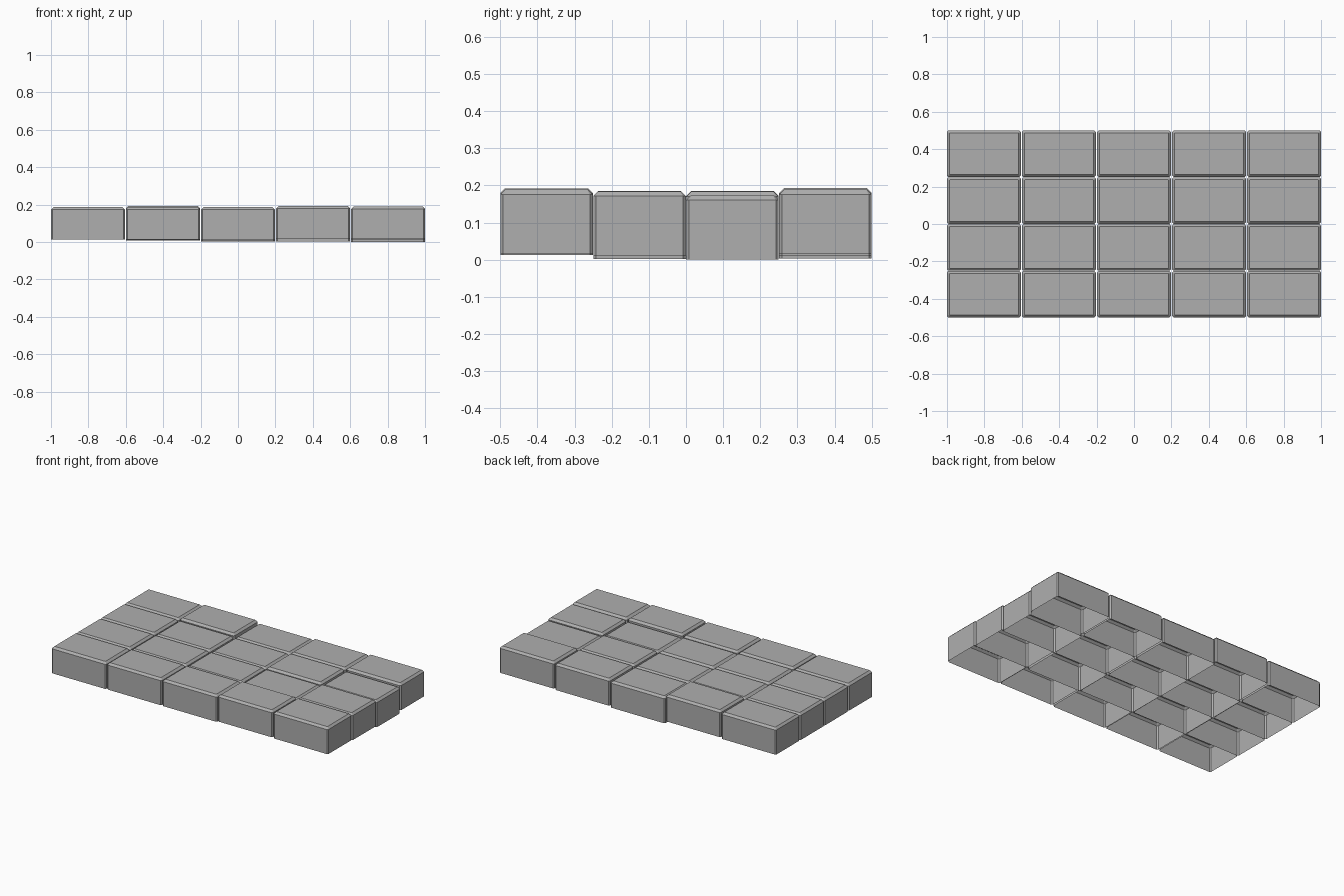
import bpy, bmesh

if "Cube" in bpy.data.objects:
    bpy.data.objects.remove(bpy.data.objects["Cube"])

W, D, H = 0.395, 0.249, 0.173    # stone size
CH = 0.013                       # chamfer width along the top
PX, PY = (2 - W) / 4, (1 - D) / 3

# how far each stone is lifted: rows front to back, columns left to right
LIFT = [
    [0.013, 0.014, 0.013, 0.019, 0.016],
    [0.012, 0.010, 0.006, 0.002, 0.011],
    [0.012, 0.009, 0.003, 0.010, 0.0],
    [0.013, 0.020, 0.003, 0.011, 0.016],
]

stone_grey = bpy.data.materials.new("stone_grey")
stone_grey.diffuse_color = (0.43, 0.43, 0.43, 1)
stone_grey.use_nodes = True
stone_grey.node_tree.nodes["Principled BSDF"].inputs["Base Color"].default_value = stone_grey.diffuse_color


def ring(bm, inset, cut, z):
    # rectangle outline with its corners cut off
    a, b = W / 2 - inset, D / 2 - inset
    pts = [(a, b - cut), (a - cut, b), (cut - a, b), (-a, b - cut),
           (-a, cut - b), (cut - a, -b), (a - cut, -b), (a, cut - b)]
    return [bm.verts.new((x, y, z)) for x, y in pts]


def paving_stone(name, x, y, z):
    # chamfered shell, hollow and open underneath
    bm = bmesh.new()
    rings = [ring(bm, 0, 0.008, 0), ring(bm, 0, 0.008, H - CH),
             ring(bm, CH, 0.002, H)]
    for lo, hi in zip(rings, rings[1:]):
        for i in range(8):
            j = (i + 1) % 8
            bm.faces.new((lo[i], lo[j], hi[j], hi[i]))
    bm.faces.new(rings[-1])
    me = bpy.data.meshes.new(name)
    bm.to_mesh(me)
    bm.free()
    me.materials.append(stone_grey)
    ob = bpy.data.objects.new(name, me)
    ob.location = (x, y, z)
    bpy.context.collection.objects.link(ob)


# 4 x 5 grid of stones
for r, row in enumerate(LIFT):
    for c, z in enumerate(row):
        paving_stone(f"paving_stone_{r + 1}_{c + 1}",
                     (c - 2) * PX, (r - 1.5) * PY, z)
